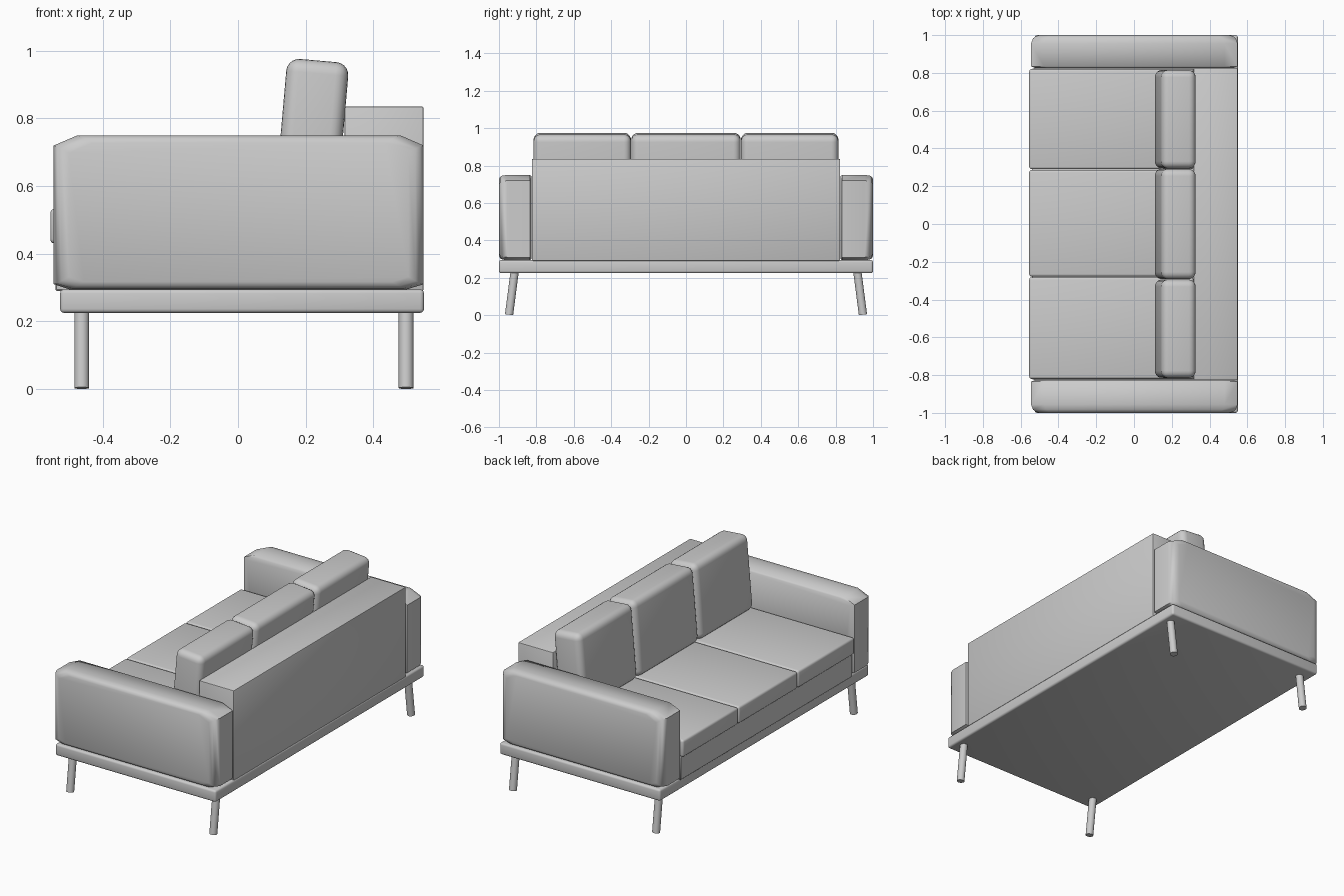
import bpy, bmesh, math
from mathutils import Vector, Matrix

cube = bpy.data.objects.get("Cube")
if cube:
    bpy.data.objects.remove(cube, do_unlink=True)

# Single upholstery colour
grey = bpy.data.materials.new("light_grey")
grey.use_nodes = True
colour = (0.6, 0.6, 0.6, 1)
grey.diffuse_color = colour
grey.node_tree.nodes["Principled BSDF"].inputs["Base Color"].default_value = colour


def finish(name, bm):
    """Turn a bmesh into a named object with the upholstery colour."""
    bmesh.ops.recalc_face_normals(bm, faces=bm.faces)
    mesh = bpy.data.meshes.new(name)
    bm.to_mesh(mesh)
    bm.free()
    mesh.materials.append(grey)
    obj = bpy.data.objects.new(name, mesh)
    bpy.context.collection.objects.link(obj)
    return obj


def smooth(obj, angle=40):
    bpy.ops.object.select_all(action="DESELECT")
    obj.select_set(True)
    bpy.context.view_layer.objects.active = obj
    bpy.ops.object.shade_smooth_by_angle(angle=math.radians(angle))


def box(name, low, high, bevel, segments=3):
    """Box between two corners, with rounded edges."""
    low, high = Vector(low), Vector(high)
    bm = bmesh.new()
    bmesh.ops.create_cube(bm, size=1)
    bmesh.ops.scale(bm, vec=high - low, verts=bm.verts)
    bmesh.ops.bevel(bm, geom=bm.edges[:], offset=bevel, segments=segments,
                    profile=0.5, affect="EDGES")
    obj = finish(name, bm)
    obj.location = (low + high) / 2
    smooth(obj)
    return obj


def arm(name, side):
    """Padded arm: chamfered outline lofted outward through shrinking rings."""
    outline = [(-0.545, 0.31), (-0.5, 0.295), (0.5, 0.295), (0.549, 0.31),
               (0.549, 0.72), (0.48, 0.75), (-0.475, 0.75), (-0.545, 0.72)]
    # distance from the middle, inset along x, inset along z
    rings = [(0.825, 0.025, 0.008), (0.835, 0, 0), (0.955, 0, 0),
             (0.982, 0.01, 0.003), (0.994, 0.024, 0.01), (1.0, 0.045, 0.022)]
    centre_z = 0.522
    bm = bmesh.new()
    loops = []
    for y, inset_x, inset_z in rings:
        loops.append([bm.verts.new((x - math.copysign(inset_x, x), side * y,
                                    z - math.copysign(inset_z, z - centre_z)))
                      for x, z in outline])
    for a, b in zip(loops, loops[1:]):
        for i in range(len(outline)):
            j = (i + 1) % len(outline)
            bm.faces.new((a[i], a[j], b[j], b[i]))
    bm.faces.new(loops[0])
    bm.faces.new(loops[-1])
    smooth(finish(name, bm), 50)


def leg(name, x, side):
    """Round leg splayed outward along the length of the sofa."""
    top, foot = Vector((x, side * 0.916, 0.235)), Vector((x, side * 0.946, 0.003))
    axis = top - foot
    bm = bmesh.new()
    bmesh.ops.create_cone(bm, cap_ends=True, segments=24, radius1=0.022,
                          radius2=0.022, depth=axis.length)
    turn = axis.to_track_quat("Z", "Y").to_matrix().to_4x4()
    bmesh.ops.transform(bm, verts=bm.verts,
                        matrix=Matrix.Translation((top + foot) / 2) @ turn)
    smooth(finish(name, bm))


# Frame
box("base", (-0.526, -1, 0.225), (0.55, 1, 0.295), 0.012)
box("seat_platform", (-0.54, -0.822, 0.29), (0.33, 0.822, 0.432), 0.004, 1)
box("backrest", (0.315, -0.824, 0.29), (0.549, 0.824, 0.836), 0.006, 2)

# Arms and legs
for label, side in (("right", -1), ("left", 1)):
    arm(label + "_arm", side)
    for place, x in (("seat_side", -0.462), ("back_side", 0.497)):
        leg(f"{label}_{place}_leg", x, side)

# Seat cushions and leaning back cushions
for label, y0, y1 in (("right", -0.82, -0.282), ("middle", -0.278, 0.286),
                      ("left", 0.29, 0.82)):
    box(label + "_seat_cushion", (-0.555, y0, 0.43), (0.315, y1, 0.533), 0.013)

for label, y0, y1 in (("right", -0.815, -0.294), ("middle", -0.292, 0.292),
                      ("left", 0.294, 0.815)):
    cushion = box(label + "_back_cushion", (0.126, y0, 0.522), (0.31, y1, 0.972),
                  0.038, 5)
    cushion.rotation_euler.y = math.radians(5)
